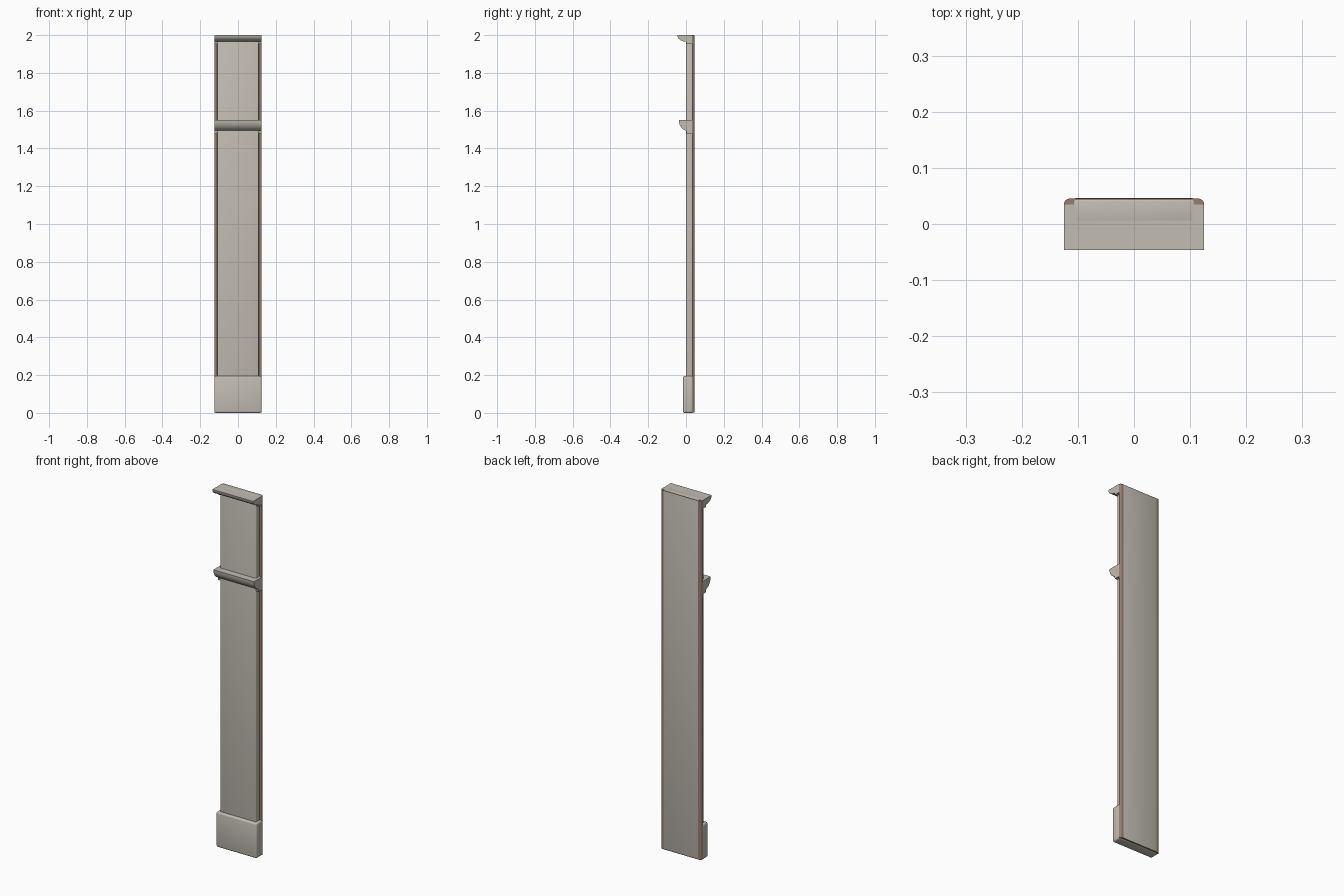
import bpy, bmesh, math

if "Cube" in bpy.data.objects:
    bpy.data.objects.remove(bpy.data.objects["Cube"])


def material(name, rgb):
    m = bpy.data.materials.new(name)
    m.diffuse_color = (*rgb, 1)
    m.use_nodes = True
    m.node_tree.nodes["Principled BSDF"].inputs["Base Color"].default_value = m.diffuse_color
    return m


STONE = material("warm grey stone", (0.54, 0.51, 0.455))
BROWN = material("dull brown", (0.30, 0.205, 0.16))


def finish(name, bm, mat):
    bmesh.ops.recalc_face_normals(bm, faces=bm.faces)
    me = bpy.data.meshes.new(name)
    bm.to_mesh(me)
    bm.free()
    me.materials.append(mat)
    ob = bpy.data.objects.new(name, me)
    bpy.context.collection.objects.link(ob)
    bpy.ops.object.select_all(action='DESELECT')
    ob.select_set(True)
    bpy.context.view_layer.objects.active = ob
    bpy.ops.object.shade_smooth_by_angle(angle=math.radians(35))
    return ob


def box(name, lo, hi, mat, bevel):
    bm = bmesh.new()
    bmesh.ops.create_cube(bm, size=1)
    for v in bm.verts:
        v.co = [lo[i] + (v.co[i] + 0.5) * (hi[i] - lo[i]) for i in range(3)]
    bmesh.ops.bevel(bm, geom=bm.edges[:], offset=bevel, segments=3,
                    profile=0.5, affect='EDGES')
    return finish(name, bm, mat)


def extrude(name, outline, offset, mat):
    """Sweep a closed 3D outline along an offset into a capped solid."""
    bm = bmesh.new()
    face = bm.faces.new([bm.verts.new(p) for p in outline])
    new = bmesh.ops.extrude_face_region(bm, geom=[face])["geom"]
    verts = [g for g in new if isinstance(g, bmesh.types.BMVert)]
    bmesh.ops.translate(bm, verts=verts, vec=offset)
    return finish(name, bm, mat)


def moulding(name, profile, half=0.125):
    extrude(name, [(-half, y, z) for y, z in profile], (2 * half, 0, 0), STONE)


# Thin backing board with rounded rear corners
R = 0.011
arc = [(0.125 - R + R * math.cos(a), 0.0455 - R + R * math.sin(a))
       for a in [i * math.pi / 8 for i in range(5)]]
board = [(0.125, 0.033)] + arc + [(-x, y) for x, y in reversed(arc)] + [(-0.125, 0.033)]
extrude("backing_board", [(x, y, 0.003) for x, y in board], (0, 0, 1.996), BROWN)

# Main shaft
box("shaft", (-0.11, 0.0, 0.003), (0.11, 0.046, 2.0), STONE, 0.006)

# Plinth at the foot
box("plinth", (-0.125, -0.016, 0.0), (0.125, 0.041, 0.195), STONE, 0.009)

# Curved mouldings: crown and neck band
moulding("crown_moulding", [
    (0.035, 2.0), (-0.046, 2.0), (-0.045, 1.991), (-0.039, 1.981),
    (-0.029, 1.973), (-0.015, 1.967), (0.0, 1.965), (0.003, 1.953), (0.035, 1.953)])
moulding("neck_moulding", [
    (0.035, 1.55), (-0.038, 1.55), (-0.037, 1.538), (-0.033, 1.524),
    (-0.025, 1.511), (-0.014, 1.501), (0.0, 1.494), (0.004, 1.478), (0.035, 1.478)])
